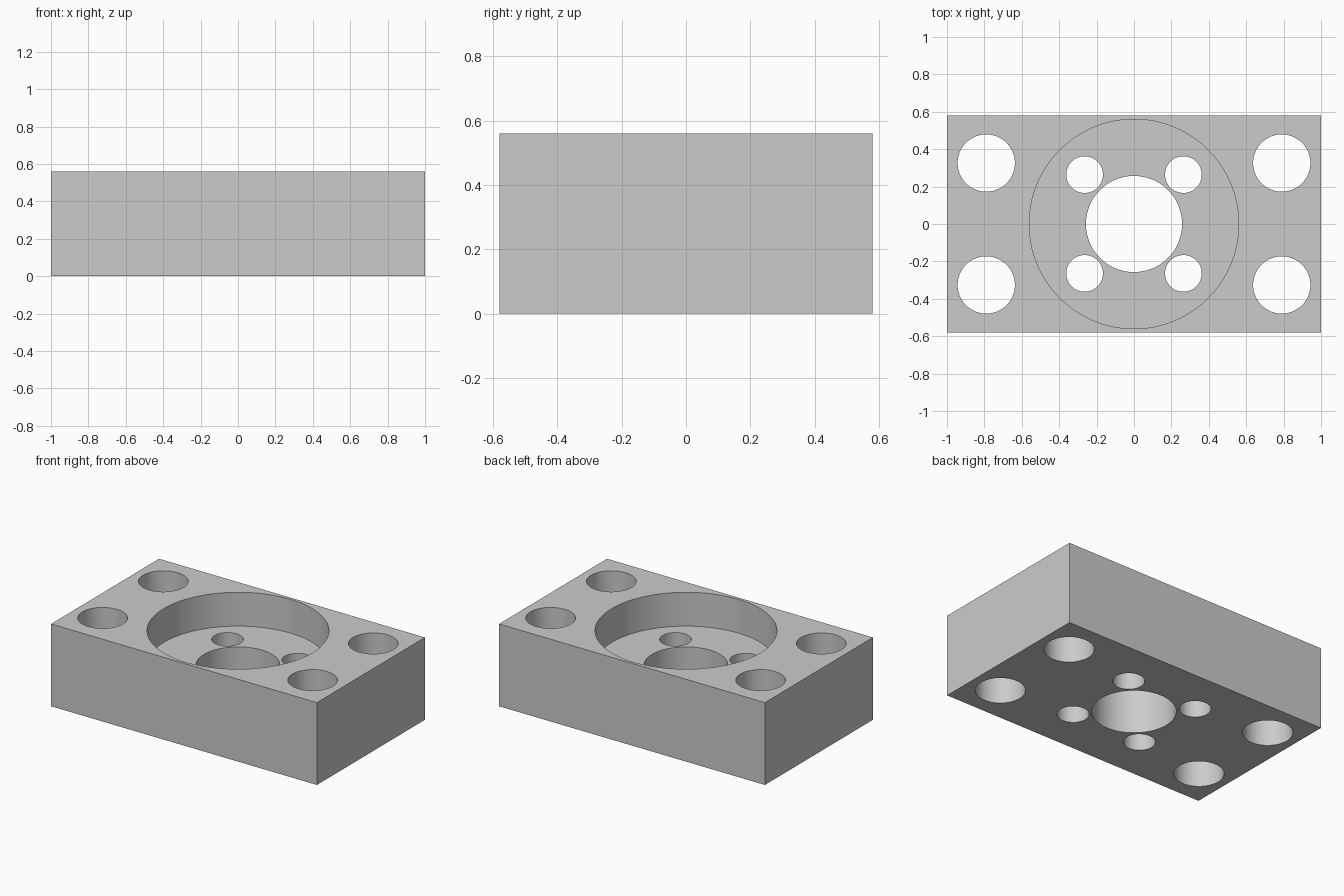
import bpy
import math

if "Cube" in bpy.data.objects:
    bpy.data.objects.remove(bpy.data.objects["Cube"], do_unlink=True)

LENGTH, WIDTH, HEIGHT = 2.0, 1.16, 0.56
POCKET_FLOOR = 0.33

# Single grey metal colour
GREY = (0.6, 0.6, 0.6, 1.0)
metal = bpy.data.materials.new("grey metal")
metal.use_nodes = True
metal.diffuse_color = GREY
metal.node_tree.nodes["Principled BSDF"].inputs["Base Color"].default_value = GREY

# Rectangular block
bpy.ops.mesh.primitive_cube_add(size=1, location=(0, 0, HEIGHT / 2))
block = bpy.context.object
block.name = "mounting_block"
block.scale = (LENGTH, WIDTH, HEIGHT)
bpy.ops.object.transform_apply(location=True, rotation=False, scale=True)
block.data.materials.append(metal)


def drill(x, y, radius, bottom=-0.1, sides=96):
    """Cut a round vertical hole from above the block down to bottom."""
    top = HEIGHT + 0.1
    bpy.ops.mesh.primitive_cylinder_add(
        vertices=sides, radius=radius, depth=top - bottom,
        location=(x, y, (top + bottom) / 2))
    cutter = bpy.context.object
    cutter.name = "hole_cutter"
    cutter.hide_render = True
    cutter.data.materials.append(metal)
    bpy.ops.object.select_all(action="DESELECT")
    bpy.context.view_layer.objects.active = block
    block.select_set(True)
    cut = block.modifiers.new("hole", "BOOLEAN")
    cut.operation = "DIFFERENCE"
    cut.solver = "EXACT"
    cut.object = cutter
    bpy.ops.object.modifier_apply(modifier=cut.name)
    bpy.data.objects.remove(cutter, do_unlink=True)


# Round pocket with a through bore in its floor
drill(0, 0, 0.56, POCKET_FLOOR, 128)
drill(0, 0, 0.257)

# Four corner holes and four small holes around the bore
for sx in (-1, 1):
    for sy in (-1, 1):
        drill(sx * 0.79, sy * 0.326, 0.153)
        drill(sx * 0.264, sy * 0.264, 0.098, sides=64)

# Round walls smooth, rims and block edges sharp
bpy.ops.object.select_all(action="DESELECT")
block.select_set(True)
bpy.context.view_layer.objects.active = block
bpy.ops.object.shade_smooth_by_angle(angle=math.radians(30))
